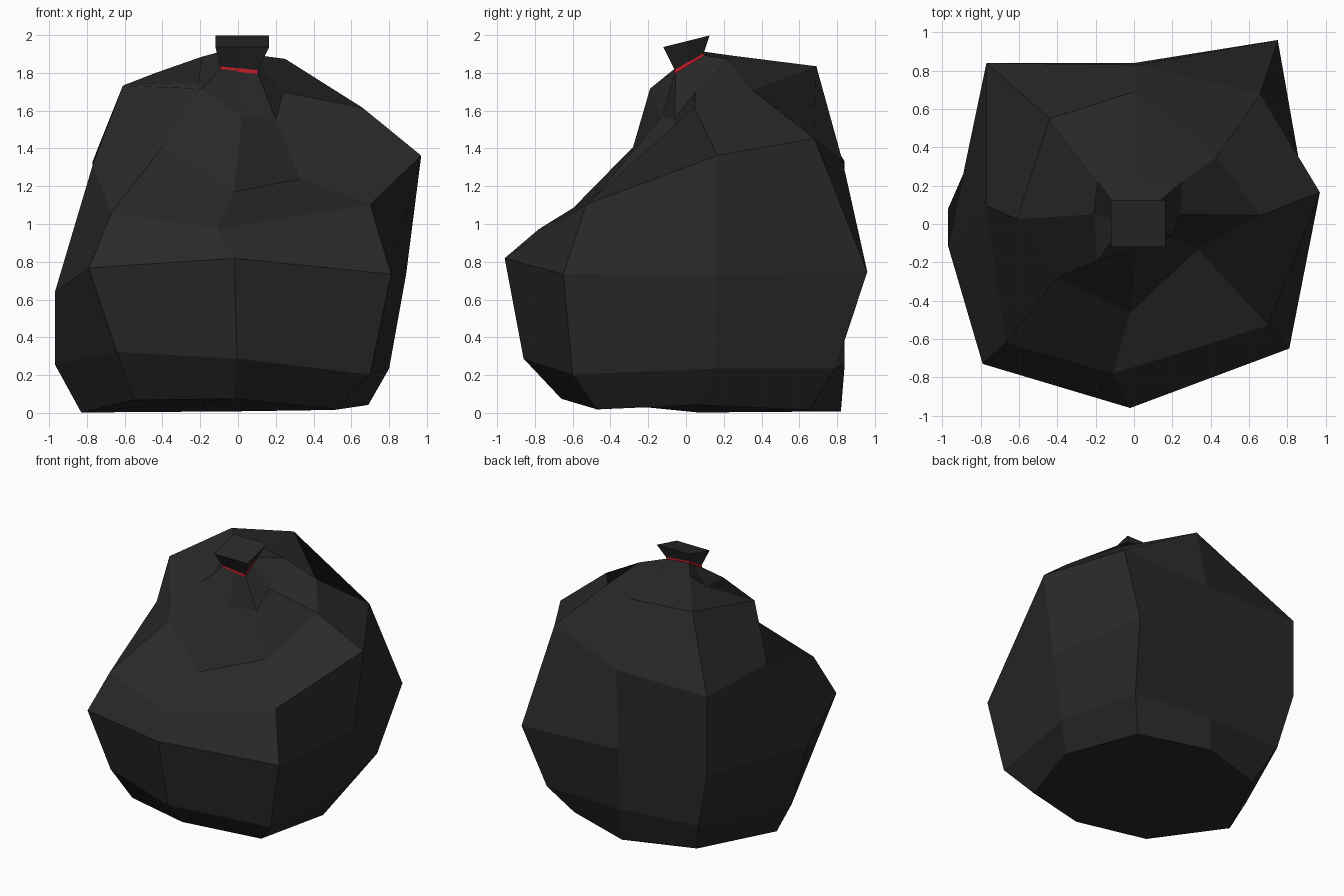
import bpy, bmesh

if "Cube" in bpy.data.objects:
    bpy.data.objects.remove(bpy.data.objects["Cube"])

COLUMNS = ("F", "FR", "R", "BR", "B", "BL", "L", "FL")


def material(name, color):
    m = bpy.data.materials.new(name)
    m.diffuse_color = color
    m.use_nodes = True
    m.node_tree.nodes["Principled BSDF"].inputs["Base Color"].default_value = m.diffuse_color
    return m


def octagon(sides, corners, z, tilt_x=0, tilt_y=0, dents=None):
    """Tilted eight-point section: side points and corner points each span a
    rectangle (left, right, front, back); dents push single points about."""
    l, r, f, b = sides
    cl, cr, cf, cb = corners
    mx, my = (cl + cr) / 2, (cf + cb) / 2
    flat = ((mx, f), (cr, cf), (r, my), (cr, cb), (mx, b), (cl, cb), (l, my), (cl, cf))
    pts = []
    for name, (x, y) in zip(COLUMNS, flat):
        dx, dy, dz = (dents or {}).get(name, (0, 0, 0))
        pts.append((x + dx, y + dy, z + tilt_x * x + tilt_y * y + dz))
    return pts


def loft(name, sections, mat, closed=True):
    """Skin the sections with quads, optionally capping both ends."""
    bm = bmesh.new()
    rings = [[bm.verts.new(p) for p in s] for s in sections]
    for low, high in zip(rings, rings[1:]):
        for i in range(8):
            j = (i + 1) % 8
            bm.faces.new((low[i], low[j], high[j], high[i]))
    if closed:
        bm.faces.new(rings[0][::-1])
        bm.faces.new(rings[-1])
    me = bpy.data.meshes.new(name)
    bm.to_mesh(me)
    bm.free()
    me.materials.append(mat)
    ob = bpy.data.objects.new(name, me)
    bpy.context.collection.objects.link(ob)
    return ob


black = material("black_plastic", (0.022, 0.022, 0.022, 1))
red = material("red_tie", (0.55, 0.01, 0.02, 1))

# Sack: sections from the base up to the flared top
base = octagon((-.83, .69, -.66, .82), (-.55, .51, -.52, .65), .045, 0, -.045,
               {"L": (0, 0, -.04), "FR": (.02, .05, -.05)})
low = octagon((-.97, .80, -.86, .84), (-.66, .65, -.63, .79), .27, -.03, -.02,
              {"FR": (.05, .03, -.06), "R": (0, .08, -.01),
               "L": (0, 0, -.04), "FL": (.02, -.03, .02)})
belly = octagon((-.97, .89, -.96, .84), (-.78, .78, -.69, .90), .74, .03, -.03,
                {"F": (-.02, 0, .05), "FR": (.03, .04, -.05), "R": (0, .06, -.03),
                 "BR": (-.03, .06, .01), "BL": (.01, -.06, .03),
                 "L": (0, -.22, -.07), "FL": (-.01, -.04, .03)})
shoulder = octagon((-.77, .97, -.78, .83), (-.72, .68, -.57, .76), 1.24, .03, .24,
                   {"F": (-.09, 0, -.08), "FR": (.02, .04, -.02), "R": (0, .07, .07),
                    "BR": (-.02, -.08, .01), "B": (.04, 0, -.11),
                    "BL": (-.05, .08, -.07), "L": (0, 0, .07), "FL": (.05, -.05, -.02)})
crown = octagon((-.61, .66, -.46, .69), (-.42, .38, -.20, .45), 1.5, -.1, .57,
                {"F": (0, 0, -.07), "FR": (-.05, .07, -.11), "R": (0, -.08, .11),
                 "BR": (.05, -.10, -.01), "B": (.02, 0, -.06), "BL": (-.02, .10, 0),
                 "L": (0, -.10, .10), "FL": (.02, -.08, -.02)})
neck_base = octagon((-.21, .24, -.13, .25), (-.19, .23, -.12, .22), 1.68, -.1, .85,
                    {"FR": (-.03, .06, 0), "BR": (.02, 0, .03), "FL": (0, -.07, .12)})
pinch_box = (-.09, .10, -.055, .09)
pinch = octagon(pinch_box, pinch_box, 1.85, -.1, .6)
flare_box = (-.12, .165, -.12, .125)
flare = octagon(flare_box, flare_box, 1.967, 0, .25)
loft("sack", [base, low, belly, shoulder, crown, neck_base, pinch, flare], black)

# Tie: thin band round the pinched neck
band_box = (-.096, .106, -.062, .096)
loft("neck_tie", [octagon(band_box, band_box, h, -.1, .6) for h in (1.842, 1.862)],
     red, closed=False)
